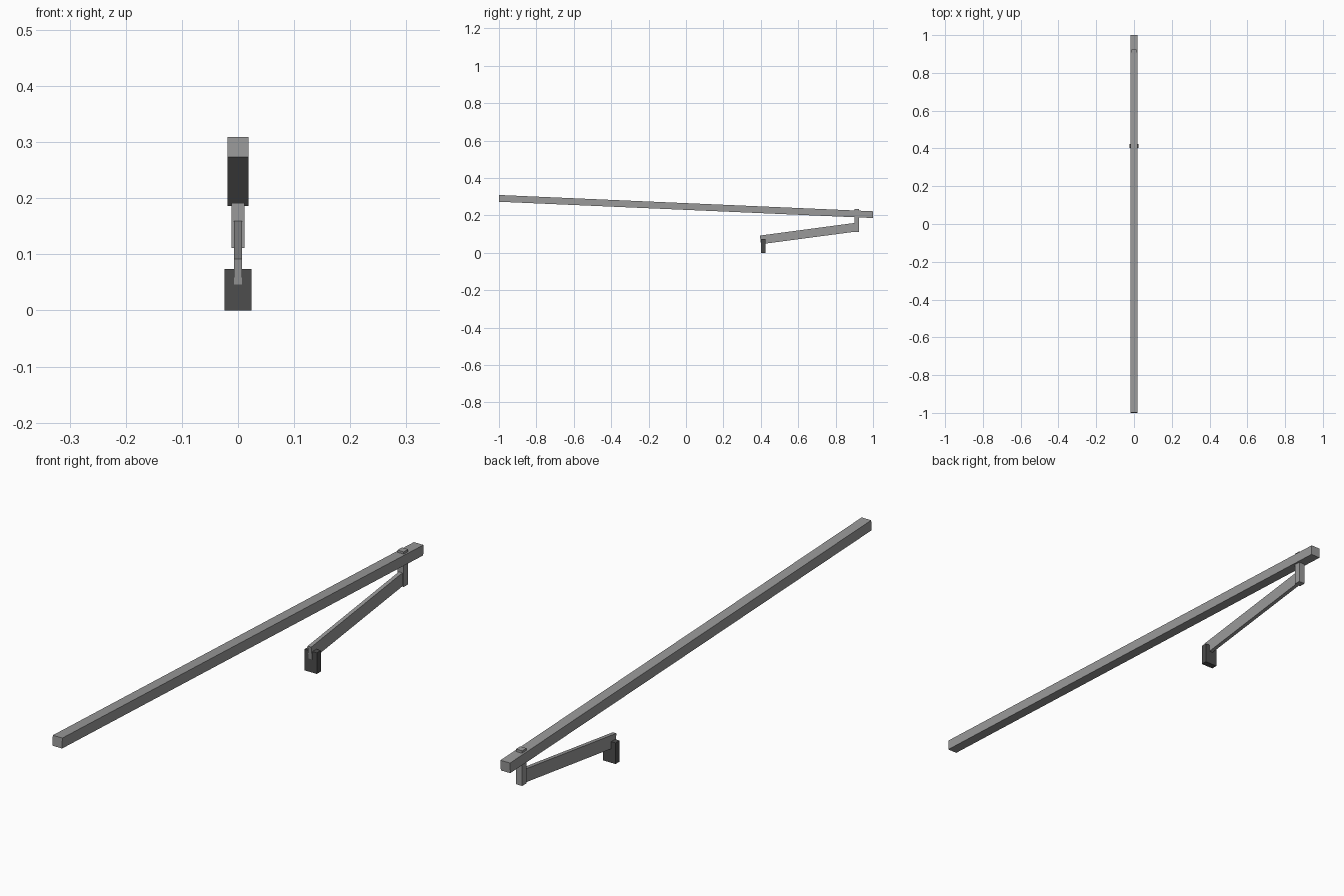
import bpy, bmesh

if "Cube" in bpy.data.objects:
    bpy.data.objects.remove(bpy.data.objects["Cube"])

def material(name, v):
    m = bpy.data.materials.new(name)
    m.diffuse_color = (v, v, v, 1)
    m.use_nodes = True
    m.node_tree.nodes["Principled BSDF"].inputs["Base Color"].default_value = m.diffuse_color
    return m

GREY = material("mid grey", 0.32)
DARK = material("dark grey", 0.075)

def bar(name, half_width, profile, mat):
    """Extrude a (y, z) side profile symmetrically along x."""
    bm = bmesh.new()
    face = bm.faces.new([bm.verts.new((-half_width, y, z)) for y, z in profile])
    new = bmesh.ops.extrude_face_region(bm, geom=[face])["geom"]
    bmesh.ops.translate(bm, vec=(2 * half_width, 0, 0),
                        verts=[g for g in new if isinstance(g, bmesh.types.BMVert)])
    bmesh.ops.recalc_face_normals(bm, faces=bm.faces)
    me = bpy.data.meshes.new(name)
    bm.to_mesh(me)
    bm.free()
    me.materials.append(mat)
    bpy.context.collection.objects.link(bpy.data.objects.new(name, me))

def box(y0, y1, z0, z1):
    return [(y0, z0), (y1, z0), (y1, z1), (y0, z1)]

# long sloping beam with square-cut ends
bar("long_beam", 0.0185, [(-1, 0.273), (0.9985, 0.186), (1, 0.222), (-0.9985, 0.309)], GREY)
# upright post passing through the beam near its back end
bar("post", 0.012, box(0.90, 0.924, 0.111, 0.234), GREY)
# sloping arm from the post down to the foot
bar("arm", 0.007, [(0.401, 0.046), (0.912, 0.114), (0.912, 0.161), (0.395, 0.092)], GREY)
# dark foot block
bar("foot_block", 0.024, box(0.402, 0.424, 0, 0.074), DARK)
